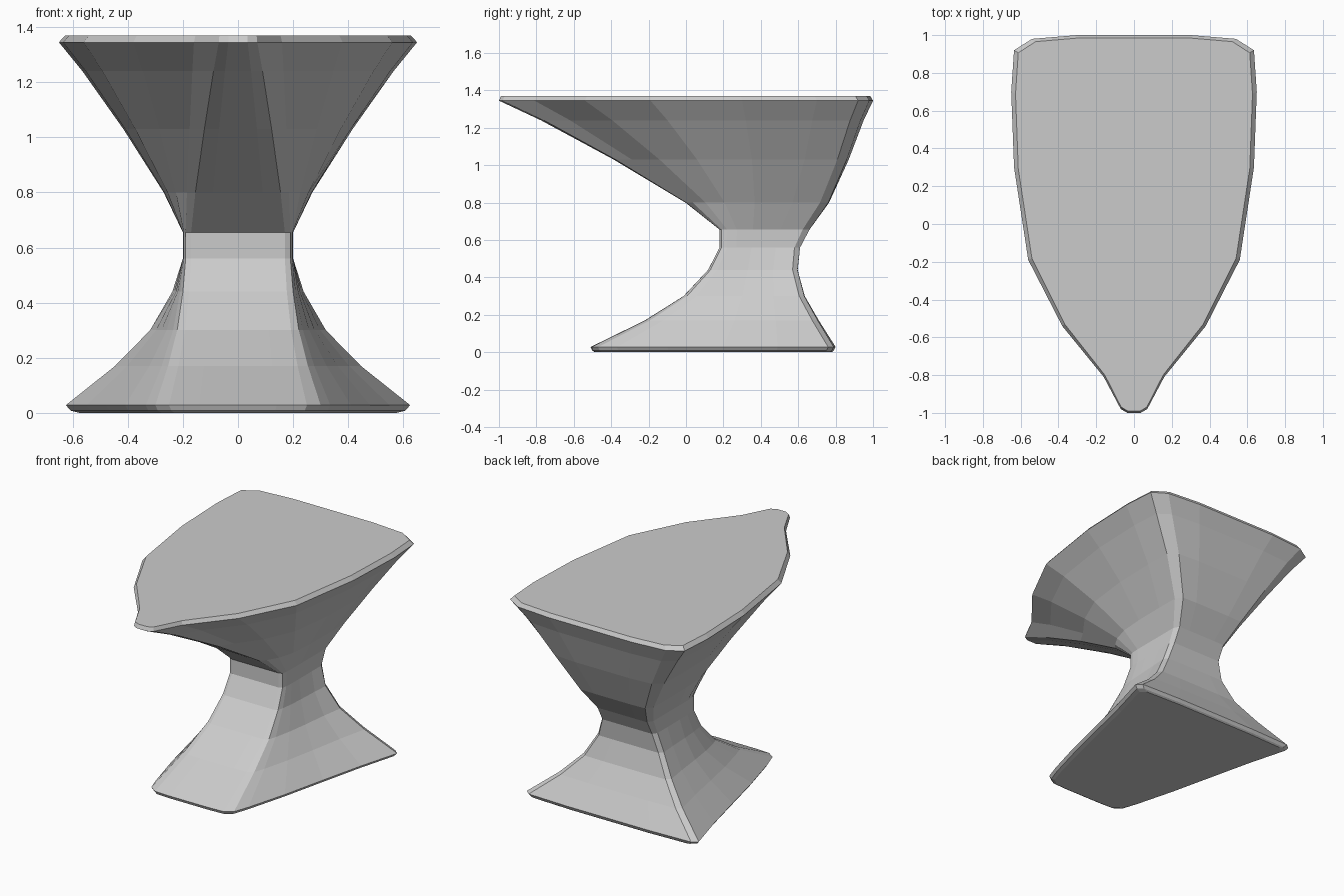
import bpy, bmesh

if "Cube" in bpy.data.objects:
    bpy.data.objects.remove(bpy.data.objects["Cube"])

# Half outlines (x, y), front to back, all with matching point counts
TOP = [(.035, -1), (.07, -.98), (.16, -.81), (.38, -.54), (.56, -.19),
       (.635, .30), (.65, .70), (.635, .92), (.54, .98), (.30, 1.0)]
WAIST = [(.10, .18), (.17, .18), (.19, .19), (.197, .22), (.20, .27),
         (.20, .35), (.20, .48), (.20, .58), (.18, .61), (.10, .61)]
BASE = [(.14, -.51), (.25, -.505), (.30, -.47), (.335, -.37), (.41, -.10),
        (.48, .20), (.55, .49), (.625, .76), (.59, .79), (.30, .80)]

# Levels: z, target outline, blend from waist to target, back edge y, edge inset
LEVELS = [
    (0.00, BASE, 1, .78, .92), (0.008, BASE, 1, .79, .97), (0.028, BASE, 1, .80, 1),
    (0.17, BASE, .58, .71, 1), (0.30, BASE, .28, .635, 1), (0.44, BASE, .09, .597, 1),
    (0.56, BASE, 0, .61, 1), (0.655, TOP, 0, .66, 1), (0.80, TOP, .155, .765, 1),
    (1.03, TOP, .48, .87, 1), (1.24, TOP, .81, .95, 1), (1.345, TOP, 1, 1.0, 1),
    (1.37, TOP, 1, .985, .965)]


def outline(target, t, back, inset):
    """Blend waist to target, pull the back edge to its set depth, mirror."""
    half = [(wx + (x - wx) * t, wy + (y - wy) * t)
            for (wx, wy), (x, y) in zip(WAIST, target)]
    lo, hi = half[0][1], half[-1][1]
    half = [(x * inset, y + (back - hi) * ((y - lo) / (hi - lo)) ** 2
             + (1 - inset) * .3 * (y < 0)) for x, y in half]
    return half + [(-x, y) for x, y in reversed(half)]


# Lofted body: base, waist and flared top
bm = bmesh.new()
rings = [[bm.verts.new((x, y, z)) for x, y in outline(target, t, back, inset)]
         for z, target, t, back, inset in LEVELS]
for a, b in zip(rings, rings[1:]):
    for i in range(len(a)):
        j = (i + 1) % len(a)
        bm.faces.new((a[i], a[j], b[j], b[i]))
bm.faces.new(rings[0][::-1])
bm.faces.new(rings[-1])
bmesh.ops.recalc_face_normals(bm, faces=bm.faces)
mesh = bpy.data.meshes.new("anvil_body")
bm.to_mesh(mesh)
bm.free()
bpy.context.collection.objects.link(bpy.data.objects.new("anvil_body", mesh))
